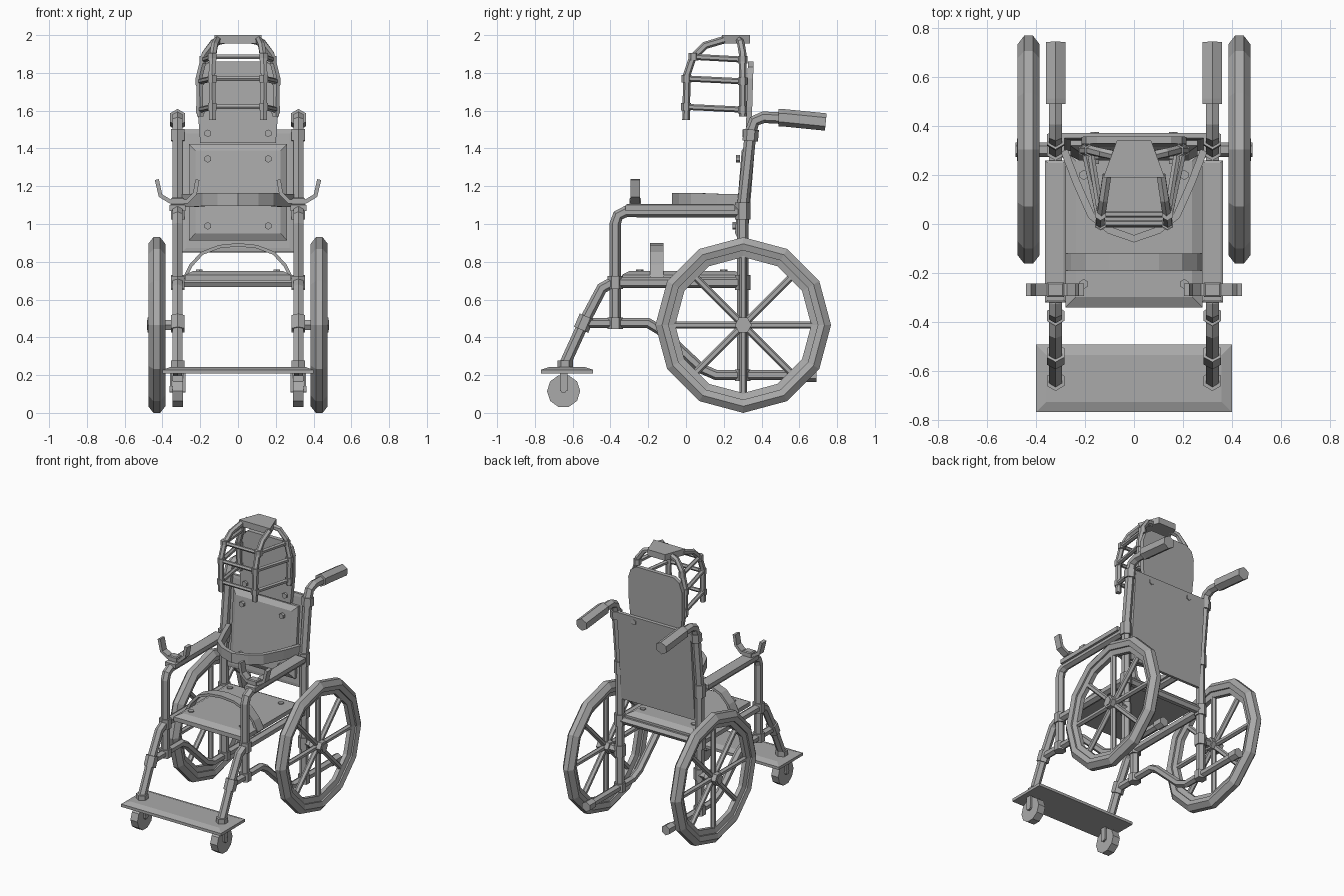
import bpy, bmesh, math
from mathutils import Vector, Matrix

cube = bpy.data.objects.get("Cube")
if cube:
    bpy.data.objects.remove(cube, do_unlink=True)

GREY = (0.4, 0.4, 0.4, 1)
grey = bpy.data.materials.new("plain grey")
grey.use_nodes = True
grey.diffuse_color = GREY
grey.node_tree.nodes["Principled BSDF"].inputs["Base Color"].default_value = GREY

S = 0.32           # sideways offset of the frame tubes
AXLE = (0.303, 0.465)   # y and z of the big wheels


def finish(name, bm, mirror=False):
    bmesh.ops.recalc_face_normals(bm, faces=bm.faces)
    me = bpy.data.meshes.new(name)
    bm.to_mesh(me)
    bm.free()
    me.materials.append(grey)
    ob = bpy.data.objects.new(name, me)
    bpy.context.scene.collection.objects.link(ob)
    if mirror:
        ob.modifiers.new("other side", 'MIRROR')
    return ob


def add_tube(bm, pts, r, sides):
    pts = [Vector(p) for p in pts]
    span = (pts[-1] - pts[0]).normalized()
    ref = Vector((0, 0, 1)) if abs(span.x) > 0.8 else Vector((1, 0, 0))
    rings = []
    for i, p in enumerate(pts):
        t = Vector()
        if i:
            t += (p - pts[i - 1]).normalized()
        if i < len(pts) - 1:
            t += (pts[i + 1] - p).normalized()
        u = t.cross(ref).normalized()
        v = t.cross(u).normalized()
        angles = [math.tau * k / sides for k in range(sides)]
        rings.append([bm.verts.new(p + r * (u * math.cos(a) + v * math.sin(a))) for a in angles])
    for a, b in zip(rings, rings[1:]):
        for k in range(sides):
            n = (k + 1) % sides
            bm.faces.new((a[k], a[n], b[n], b[k]))
    bm.faces.new(rings[0])
    bm.faces.new(rings[-1])


def tubes(name, paths, r, sides=6, mirror=True):
    bm = bmesh.new()
    for path in paths:
        add_tube(bm, path, r, sides)
    return finish(name, bm, mirror)


def side_path(pts, x=S):
    return [(x, y, z) for y, z in pts]


def lathe(name, profile, sides):
    """Closed ring profile of (radius, x), turned round the wheel axle."""
    bm = bmesh.new()
    rings = []
    for k in range(sides):
        a = math.tau * k / sides
        rings.append([bm.verts.new((x, AXLE[0] + r * math.cos(a), AXLE[1] + r * math.sin(a)))
                      for r, x in profile])
    for k in range(sides):
        a, b = rings[k], rings[(k + 1) % sides]
        for i in range(len(profile)):
            j = (i + 1) % len(profile)
            bm.faces.new((a[i], a[j], b[j], b[i]))
    return finish(name, bm, True)


def pad(name, centre, size, facing=(0, 0, 1), inset=0.05, rise=0.012, tilt=0, mirror=False):
    """Box with a raised panel on the facing side."""
    bm = bmesh.new()
    bmesh.ops.create_cube(bm, size=1)
    bmesh.ops.scale(bm, vec=size, verts=bm.verts)
    bm.normal_update()
    front = [f for f in bm.faces if f.normal.dot(Vector(facing)) > 0.9]
    bmesh.ops.inset_region(bm, faces=front, thickness=inset)
    bmesh.ops.translate(bm, vec=Vector(facing) * rise, verts=front[0].verts)
    bm.transform(Matrix.Translation(centre) @ Matrix.Rotation(tilt, 4, 'X'))
    return finish(name, bm, mirror)


def slab(name, outline, to_point, thickness):
    """Flat outline pushed out along a thickness vector."""
    bm = bmesh.new()
    face = bm.faces.new([bm.verts.new(to_point(*p)) for p in outline])
    new = bmesh.ops.extrude_face_region(bm, geom=[face])["geom"]
    bmesh.ops.translate(bm, vec=thickness, verts=[v for v in new if isinstance(v, bmesh.types.BMVert)])
    return finish(name, bm)


def strap(name, pts, across, thickness, mirror=False):
    bm = bmesh.new()
    half = Vector(across) / 2
    rows = [(bm.verts.new(Vector(p) - half), bm.verts.new(Vector(p) + half)) for p in pts]
    for a, b in zip(rows, rows[1:]):
        bm.faces.new((a[0], a[1], b[1], b[0]))
    ob = finish(name, bm, mirror)
    mod = ob.modifiers.new("thickness", 'SOLIDIFY')
    mod.thickness = thickness
    mod.offset = 0
    return ob


def both_sides(half):
    return half + [(-x, y, z) for x, y, z in reversed(half) if x]


# Big wheels
lathe("tyre", [(0.465, 0.412), (0.465, 0.448), (0.43, 0.475), (0.395, 0.465),
               (0.395, 0.395), (0.43, 0.385)], 12)
lathe("wheel_rim", [(0.4, 0.405), (0.4, 0.455), (0.36, 0.445), (0.36, 0.415)], 12)
spokes = []
for k in range(8):
    a = math.tau * k / 8
    d = Vector((0, math.cos(a), math.sin(a)))
    hub = Vector((0.43, *AXLE))
    spokes.append([hub + d * 0.03, hub + d * 0.38])
tubes("spokes", spokes, 0.019)
tubes("wheel_hub", [[(0.385, *AXLE), (0.478, *AXLE)]], 0.045)
tubes("hub_cap", [[(0.475, *AXLE), (0.483, *AXLE)]], 0.03)
tubes("axle", [[(S, *AXLE), (0.4, *AXLE)]], 0.03)

# Tubular frame
tubes("rear_upright", [side_path([(0.3, 0.18), (0.3, 1.08), (0.343, 1.49), (0.362, 1.545),
                                  (0.41, 1.565), (0.52, 1.56)])], 0.031)
tubes("arm_frame", [side_path([(0.3, 1.065), (-0.32, 1.065), (-0.36, 1.045), (-0.375, 1.0),
                               (-0.375, 0.46)])], 0.03)
tubes("seat_rail", [side_path([(0.3, 0.69), (-0.39, 0.69), (-0.445, 0.66), (-0.54, 0.48),
                               (-0.645, 0.25)])], 0.03)
tubes("lower_rail", [side_path([(-0.54, 0.475), (-0.2, 0.475), (-0.14, 0.44), (0.08, 0.235),
                                (0.16, 0.2), (0.64, 0.2)])], 0.027)
tubes("rear_crossbar", [[(-S, 0.3, 0.69), (S, 0.3, 0.69)]], 0.028, mirror=False)
tubes("grip", [side_path([(0.49, 1.563), (0.51, 1.563), (0.71, 1.543), (0.74, 1.54)])], 0.046)
tubes("rail_end", [side_path([(0.62, 0.2), (0.69, 0.2)])], 0.036)

# Collars at the joints
collars = [side_path([(y, z - h), (y, z + h)]) for y, z, h in
           [(0.3, 0.69, 0.04), (0.3, 1.07, 0.045), (0.3, 0.2, 0.03), (0.3, 0.465, 0.04),
            (-0.375, 0.69, 0.035), (-0.375, 0.475, 0.03), (-0.64, 0.255, 0.022)]]
collars += [side_path([(-0.525, 0.51), (-0.555, 0.44)]),
            side_path([(0.345, 1.5), (0.34, 1.44)])]
tubes("joint_collars", collars, 0.041)

# Footplate and small front wheels
pad("footplate", (0, -0.63, 0.218), (0.8, 0.275, 0.02), inset=0.06, rise=0.015)
tubes("front_wheel", [[(0.292, -0.648, 0.115), (0.348, -0.648, 0.115)]], 0.088, 10)
tubes("front_wheel_axle", [[(0.278, -0.648, 0.125), (0.362, -0.648, 0.125)]], 0.02)
for x, name in ((0.285, "inner_fork"), (0.355, "outer_fork")):
    pad(name, (x, -0.648, 0.165), (0.012, 0.04, 0.1), inset=0.005, rise=0, mirror=True)

# Seat, arm pads and backrest
pad("seat", (0, -0.02, 0.715), (0.56, 0.64, 0.03), inset=0.06, rise=0.022)
pad("arm_pad", (S, -0.03, 1.085), (0.085, 0.58, 0.03), inset=0.015, rise=0.006, mirror=True)
pad("back_panel", (0, 0.335, 1.175), (0.59, 0.022, 0.65), (0, -1, 0), 0.03, 0.003, -0.08)
pad("back_cushion", (0, 0.312, 1.167), (0.52, 0.026, 0.51), (0, -1, 0), 0.05, 0.022, -0.08)
head_half = [(0.2, 1.43), (0.215, 1.62), (0.215, 1.77), (0.195, 1.83), (0.15, 1.86)]
slab("head_panel", head_half + [(-x, z) for x, z in reversed(head_half)],
     lambda x, z: (x, 0.315 + (z - 1.43) * 0.03, z), (0, 0.03, 0))

# Bolts
bolts = [[(x, y, z), (x, y + 0.02, z)] for x in (-0.16, 0.16)
         for y, z in ((0.3, 1.48), (0.265, 1.345), (0.245, 0.99), (0.355, 1.46))]
bolts += [[(x, y, 0.735), (x, y, 0.76)] for x in (-0.205, 0.205) for y in (-0.245, 0.2)]
tubes("bolts", bolts, 0.02, mirror=False)

# Straps and arm hooks
strap("lap_strap", both_sides([(0.285, -0.155, 0.71), (0.25, -0.155, 0.78), (0.19, -0.155, 0.845),
                               (0.1, -0.155, 0.88), (0, -0.155, 0.89)]), (0, 0.07, 0), 0.018)
strap("chest_strap", both_sides([(0.285, 0.3, 1.125), (0.235, 0.17, 1.125), (0.175, 0.035, 1.13),
                                 (0.1, -0.025, 1.13), (0, -0.06, 1.13)]), (0, 0, 0.07), 0.03)
strap("arm_hook", [(0.215, -0.268, 1.235), (0.228, -0.268, 1.16), (0.27, -0.268, 1.12),
                   (0.36, -0.268, 1.12), (0.41, -0.268, 1.15), (0.43, -0.268, 1.235)],
      (0, 0.05, 0), 0.022, True)
pad("hook_mount", (S, -0.268, 1.11), (0.07, 0.06, 0.05), inset=0.01, rise=0.005, mirror=True)

# Head cage
slab("cage_top", [(-0.07, 0.34), (0.07, 0.34), (0.125, 0.19), (-0.125, 0.19)],
     lambda x, y: (x, y, 1.955), (0, 0, 0.045))
front_bar = [(0.135, 0.0, 1.55), (0.138, 0.005, 1.79), (0.135, 0.035, 1.88),
             (0.125, 0.1, 1.945), (0.11, 0.2, 1.975)]
rear_bar = [(0.2, 0.3, 1.57), (0.205, 0.3, 1.78), (0.175, 0.3, 1.9),
            (0.13, 0.29, 1.96), (0.07, 0.28, 1.975)]
tubes("cage_uprights", [front_bar, rear_bar], 0.02)
levels = [(1.62, 0.0, 0.2), (1.77, 0.003, 0.203), (1.885, 0.04, 0.18)]
tubes("cage_side_bars", [[(0.136, y, z), (x, 0.31, z - 0.015)] for z, y, x in levels], 0.016)
tubes("cage_cross_bars", [[(-0.136, y, z), (0.136, y, z)] for z, y, x in levels], 0.014, mirror=False)
knots = [[(0.136, y, z - 0.02), (0.136, y, z + 0.02)] for z, y, x in levels]
knots += [[(x, 0.3, z - 0.035), (x, 0.3, z + 0.005)] for z, y, x in levels]
tubes("cage_joints", knots, 0.026)
